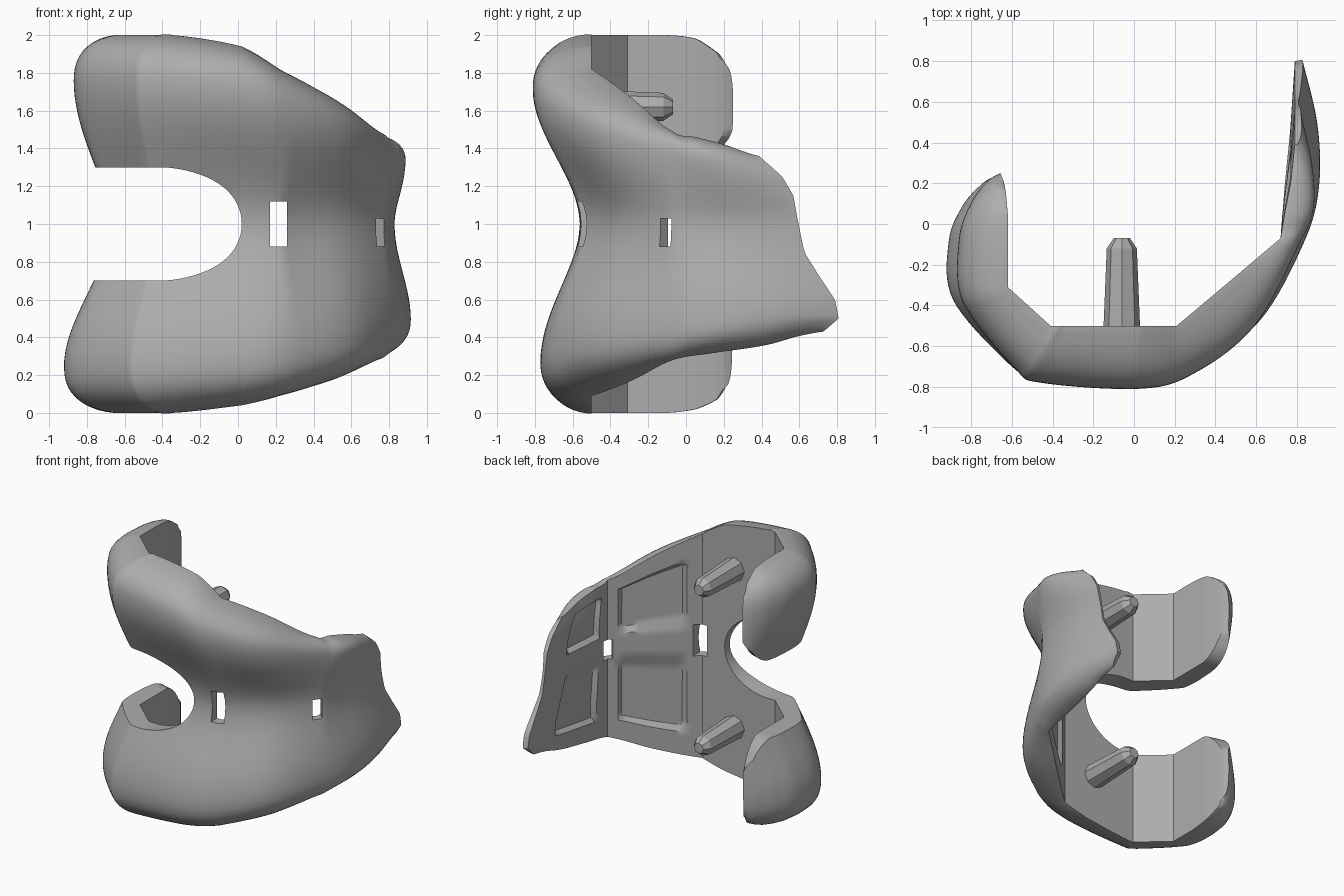
import bpy, bmesh, math
from mathutils import Matrix, Vector

if "Cube" in bpy.data.objects:
    bpy.data.objects.remove(bpy.data.objects["Cube"])

metal = bpy.data.materials.new("satin grey metal")
metal.use_nodes = True
COLOUR = (0.42, 0.42, 0.42, 1)
metal.diffuse_color = COLOUR
metal.node_tree.nodes["Principled BSDF"].inputs["Base Color"].default_value = COLOUR

# Stations along the shell: inner x, y; outer x, y; upper edge z, lower edge z
STATIONS = [
    (-.64, .21, -.66, .25, 1.84, .14),
    (-.63, .16, -.74, .21, 1.91, .07),
    (-.62, .05, -.84, .10, 1.98, .02),
    (-.62, -.1, -.91, -.08, 2, 0),
    (-.62, -.31, -.89, -.38, 2, 0),
    (-.41, -.5, -.62, -.71, 2, 0),
    (-.35, -.5, -.48, -.78, 2, 0),
    (.02, -.5, .02, -.81, 1.94, .04),
    (.21, -.5, .3, -.74, 1.82, .09),
    (.46, -.29, .62, -.5, 1.67, .17),
    (.72, -.07, .84, -.08, 1.49, .28),
    (.74, .2, .91, .2, 1.46, .32),
    (.77, .5, .9, .5, 1.42, .36),
    (.79, .8, .83, .81, 1.36, .43),
]
# Height against how far back the flange reaches
FLANGE_END = [(.4, .7), (.5, .81), (.6, .79), (.72, .71), (.85, .63), (1, .6),
              (1.15, .57), (1.25, .51), (1.35, .4), (1.5, .3)]
NOTCH_TIP, FLANGE_START = .02, -.07
SUB, ACROSS = 9, 22


def lerp(a, b, t):
    return a + (b - a) * t


def smooth(t):
    t = min(max(t, 0), 1)
    return t * t * (3 - 2 * t)


def table(points, x):
    for (x0, y0), (x1, y1) in zip(points, points[1:]):
        if x <= x1:
            return lerp(y0, y1, max(0, (x - x0) / (x1 - x0)))
    return points[-1][1]


def spline(a, b, c, d, t):
    return b + .5 * t * (c - a + t * (2*a - 5*b + 4*c - d + t * (3*(b - c) + d - a)))


def sample_stations():
    last = len(STATIONS) - 1
    for i in range(last):
        a, b, c, d = (STATIONS[min(max(i + k, 0), last)] for k in (-1, 0, 1, 2))
        at_notch = c[0] == NOTCH_TIP
        steps = SUB * 2 if at_notch else SUB
        for j in range(steps):
            t = j / steps
            if at_notch:
                t = math.sin(t * math.pi / 2)
            inner = [lerp(b[k], c[k], t) for k in (0, 1)]
            yield inner + [spline(a[k], b[k], c[k], d[k], t) for k in range(2, 6)]
    yield list(STATIONS[last])


def notch_half_width(x, y):
    if x >= NOTCH_TIP - 1e-6:
        return 0
    if x > -.35:
        return .3 * math.sqrt(max(0, 1 - ((x + .35) / .37) ** 2))
    return .3 + .2 * (max(y, 0) / .21) ** 2


def thickness(v, mid):
    h = lerp(mid, 1, smooth(v / .75))
    if v > .75:
        h *= math.sqrt(max(0, 1 - ((v - .75) / .25) ** 2.5))
    return max(h, .1)


def half_shell(bm, upper):
    """One side of the shell, from the midline or notch out to its edge."""
    scale = Vector((.83, 1)) if upper else Vector((1, .87))
    rows = []
    for ix, iy, ox, oy, top, bottom in sample_stations():
        edge = (top if upper else bottom) - 1
        start = notch_half_width(ix, iy) / abs(edge)
        mid = lerp(.2, .45, smooth((ix - .2) / .5))
        inside, outside = [], []
        for k in range(ACROSS + 1):
            v = lerp(start, 1, math.sin(k / ACROSS * math.pi / 2))
            z = 1 + v * edge
            f = Vector((1, 1)).lerp(scale, smooth(v * 1.4))
            way = Vector(((ox - ix) * f.x, (oy - iy) * f.y))
            a = Vector((ix, iy))
            b = a + way * thickness(v, mid)
            # shallow pockets on the inner face
            pocket = .3 < ix < .64 or (ix > .72 and .08 < iy < .5)
            if pocket and .15 < v < .8:
                a += way.normalized() * .03
            # curved end of the flange
            if ix > .7:
                stretch = (table(FLANGE_END, z) - FLANGE_START) / .88
                for p in (a, b):
                    if p.y > FLANGE_START:
                        p.y = lerp(FLANGE_START, p.y, 1) if stretch == 1 else \
                            FLANGE_START + (p.y - FLANGE_START) * stretch
            inside.append(bm.verts.new((a.x, a.y, z)))
            outside.append(bm.verts.new((b.x, b.y, z)))
        rows.append((inside, outside))
    for (a, b), (c, d) in zip(rows, rows[1:]):
        for k in range(ACROSS):
            bm.faces.new((a[k], a[k + 1], c[k + 1], c[k]))
            bm.faces.new((b[k], d[k], d[k + 1], b[k + 1]))
        bm.faces.new((a[-1], b[-1], d[-1], c[-1]))
        if max(abs(p.co.z - 1) for p in (a[0], c[0])) > 1e-5:
            bm.faces.new((a[0], c[0], d[0], b[0]))
    for a, b in (rows[0], rows[-1]):
        for k in range(ACROSS):
            bm.faces.new((a[k], b[k], b[k + 1], a[k + 1]))


def add_object(name, bm):
    bmesh.ops.recalc_face_normals(bm, faces=bm.faces)
    mesh = bpy.data.meshes.new(name)
    bm.to_mesh(mesh)
    bm.free()
    mesh.materials.append(metal)
    obj = bpy.data.objects.new(name, mesh)
    bpy.context.collection.objects.link(obj)
    return obj


def select_only(obj):
    bpy.ops.object.select_all(action='DESELECT')
    obj.select_set(True)
    bpy.context.view_layer.objects.active = obj


def cut_slot(target, centre, size, angle):
    bm = bmesh.new()
    bmesh.ops.create_cube(bm, size=1, matrix=Matrix.Translation(centre)
                          @ Matrix.Rotation(angle, 4, 'Z') @ Matrix.Diagonal((*size, 1)))
    cutter = add_object("slot_cutter", bm)
    cutter.hide_render = True
    mod = target.modifiers.new("slot", 'BOOLEAN')
    mod.operation, mod.solver, mod.object = 'DIFFERENCE', 'EXACT', cutter
    select_only(target)
    bpy.ops.object.modifier_apply(modifier=mod.name)
    bpy.data.objects.remove(cutter)


# Curved shell with two lobes and a flange
bm = bmesh.new()
for upper in (True, False):
    half_shell(bm, upper)
bmesh.ops.remove_doubles(bm, verts=bm.verts, dist=1e-4)
shell = add_object("curved_shell", bm)
cut_slot(shell, (.215, -.54, 1), (.09, .3, .24), 0)
cut_slot(shell, (.745, -.1, .955), (.07, .3, .15), math.radians(45))
select_only(shell)
bpy.ops.object.shade_smooth_by_angle(angle=math.radians(35))

# Fixing pegs on the inner face
for name, z in (("upper_peg", 1.62), ("lower_peg", .4)):
    bm = bmesh.new()
    for r1, r2, y0, y1 in ((.092, .074, -.56, -.12), (.074, .04, -.12, -.07)):
        place = Matrix.Translation((-.06, (y0 + y1) / 2, z)) @ Matrix.Rotation(-math.pi / 2, 4, 'X')
        bmesh.ops.create_cone(bm, cap_ends=True, segments=8, radius1=r1, radius2=r2,
                              depth=y1 - y0, matrix=place)
    peg = add_object(name, bm)
    select_only(peg)
    bpy.ops.object.shade_smooth_by_angle(angle=math.radians(30))
